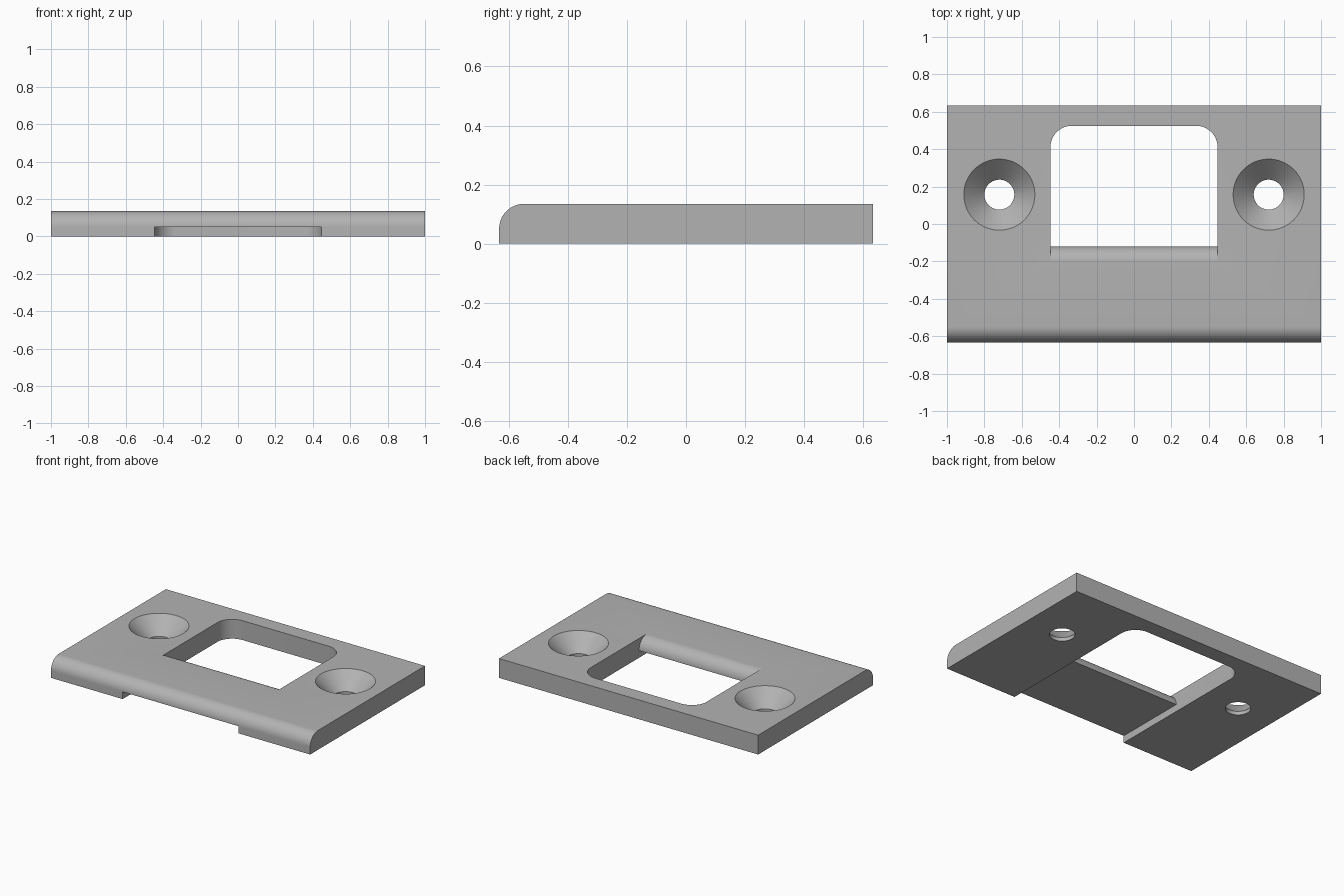
import bpy, math
from mathutils import Vector

cube = bpy.data.objects.get("Cube")
if cube:
    bpy.data.objects.remove(cube, do_unlink=True)

WIDTH, DEPTH, HEIGHT = 2.0, 1.266, 0.135
LIP = 0.05                    # height of the recess under the front bar
ROUND = HEIGHT - LIP          # radius of the bar's rounded edges
HALF_WINDOW, WINDOW_BACK, CORNER = 0.447, 0.525, 0.115
BAR_BACK = -0.12
SCREW_X, SCREW_Y = 0.72, 0.157

steel = bpy.data.materials.new("grey steel")
steel.use_nodes = True
colour = (0.45, 0.45, 0.45, 1)
steel.diffuse_color = colour
steel.node_tree.nodes["Principled BSDF"].inputs["Base Color"].default_value = colour


def arc(cx, cy, radius, start, end, steps=16):
    angles = [math.radians(start + (end - start) * i / steps) for i in range(steps + 1)]
    return [(cx + radius * math.cos(a), cy + radius * math.sin(a)) for a in angles]


def new_object(name, verts, faces):
    mesh = bpy.data.meshes.new(name)
    mesh.from_pydata(verts, [], faces)
    mesh.materials.append(steel)
    obj = bpy.data.objects.new(name, mesh)
    bpy.context.collection.objects.link(obj)
    return obj


def loft(name, rings):
    """Close a stack of equal counter-clockwise rings into a solid."""
    n = len(rings[0])
    faces = [tuple(reversed(range(n))), tuple(range(n * (len(rings) - 1), n * len(rings)))]
    for r in range(len(rings) - 1):
        for i in range(n):
            j = (i + 1) % n
            faces.append((r * n + i, r * n + j, r * n + n + j, r * n + n + i))
    return new_object(name, [Vector(p) for ring in rings for p in ring], faces)


def along_x(name, profile, half):
    return loft(name, [[(x, y, z) for y, z in profile] for x in (-half, half)])


def subtract(target, cutter):
    mod = target.modifiers.new("cut", "BOOLEAN")
    mod.operation, mod.solver, mod.object = "DIFFERENCE", "EXACT", cutter
    bpy.context.view_layer.objects.active = target
    bpy.ops.object.modifier_apply(modifier=mod.name)
    bpy.data.objects.remove(cutter, do_unlink=True)


# Plate with a rounded upper front edge
front, back = -DEPTH / 2, DEPTH / 2
plate = along_x("strike_plate", [(front, 0), (back, 0), (back, HEIGHT)]
                + arc(front + ROUND, LIP, ROUND, 90, 180), WIDTH / 2)

# Window cutter running out past the front edge, with rounded back corners
cx, cy = HALF_WINDOW - CORNER, WINDOW_BACK - CORNER
outline = ([(-HALF_WINDOW, -1), (HALF_WINDOW, -1)]
           + arc(cx, cy, CORNER, 0, 90) + arc(-cx, cy, CORNER, 90, 180))
window = loft("window_cutter", [[(x, y, z) for x, y in outline] for z in (-0.1, 0.2)])

# Front bar, kept out of the window cutter, with its rounded inner edge
bar_top = BAR_BACK - ROUND
bar = along_x("bar_keeper", [(-1.2, LIP)] + arc(bar_top, LIP, ROUND, 0, 90)
              + [(bar_top, 0.4), (-1.2, 0.4)], 0.7)
subtract(window, bar)
subtract(plate, window)

# Countersunk screw holes: short bore, then a cone opening upwards
for side in (-1, 1):
    rings = []
    for radius, z in ((0.08, -0.1), (0.08, 0.025), (0.19, HEIGHT), (0.19, 0.2)):
        circle = arc(side * SCREW_X, SCREW_Y, radius, 0, 360, 64)[:-1]
        rings.append([(x, y, z) for x, y in circle])
    subtract(plate, loft("screw_cutter", rings))

bpy.ops.object.select_all(action="DESELECT")
plate.select_set(True)
bpy.context.view_layer.objects.active = plate
bpy.ops.object.shade_smooth_by_angle(angle=math.radians(30))
